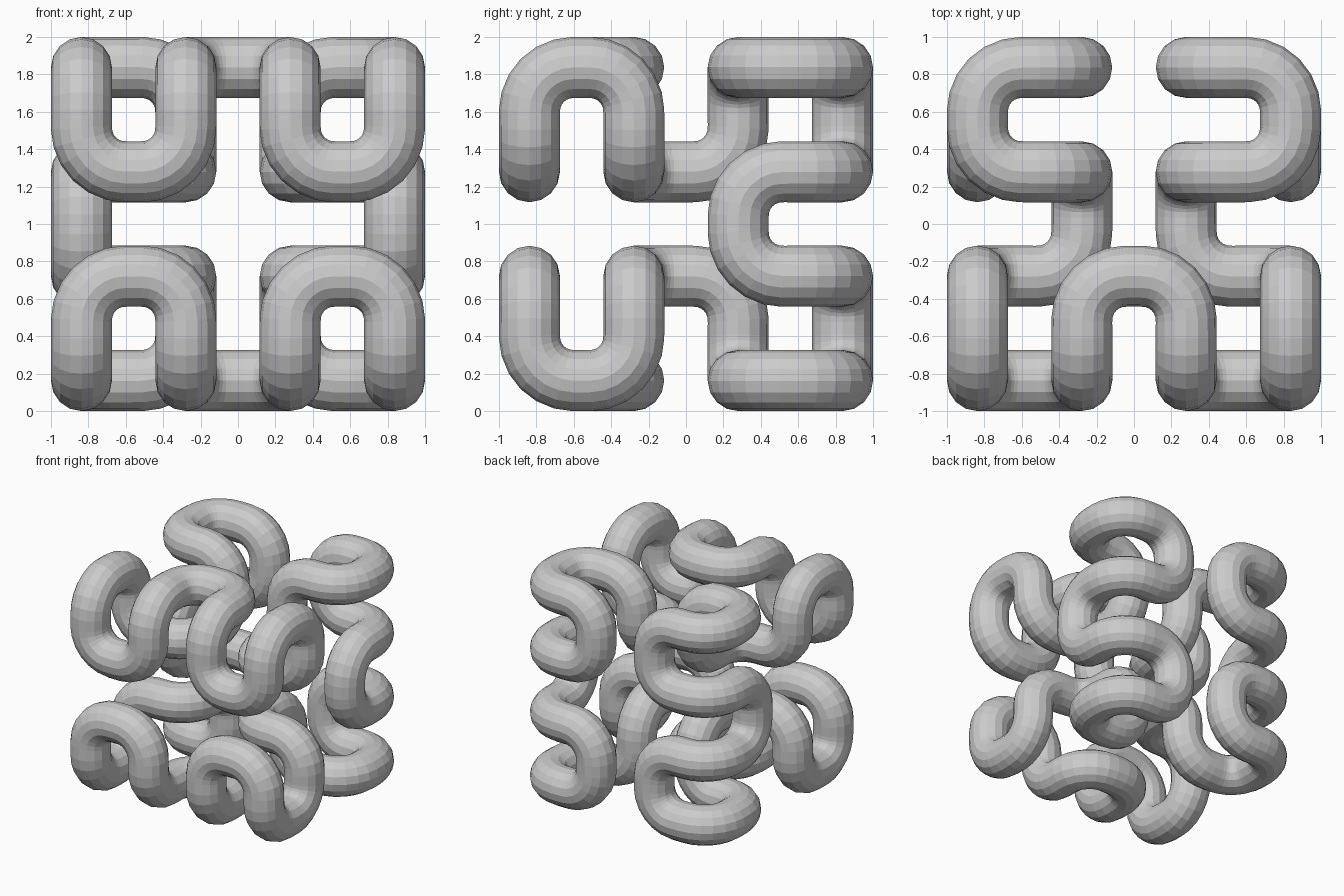
import bpy
import math
from mathutils import Vector

if "Cube" in bpy.data.objects:
    bpy.data.objects.remove(bpy.data.objects["Cube"])

RADIUS = 0.163                  # tube radius
STEP = 2 * (1 - RADIUS) / 3     # spacing of the 4 x 4 x 4 lattice
BEND = 0.235                    # centreline radius of each bend
BEND_STEPS = 6

# Upper right quarter of the closed path, as lattice cells (x, y, z)
quarter = ["213", "203", "202", "302", "303", "313", "312", "212",
           "222", "223", "323", "333", "233", "232", "332", "322"]
cells = [tuple(int(c) for c in q) for q in quarter]

# Mirror down, then mirror across, to close the loop
cells += [(x, y, 3 - z) for x, y, z in reversed(cells)]
cells += [(3 - x, y, z) for x, y, z in reversed(cells)]
corners = [Vector(((x - 1.5) * STEP, (y - 1.5) * STEP, RADIUS + z * STEP))
           for x, y, z in cells]


def rounded(points):
    """Replace each corner of a closed path by a circular bend."""
    out = []
    n = len(points)
    for i, p in enumerate(points):
        a = (points[i - 1] - p).normalized()
        b = (points[(i + 1) % n] - p).normalized()
        if abs(a.dot(b)) > 0.9:
            out.append(p)
            continue
        centre = p + (a + b) * BEND
        for k in range(BEND_STEPS + 1):
            t = math.pi / 2 * k / BEND_STEPS
            out.append(centre - b * BEND * math.cos(t) - a * BEND * math.sin(t))
    return out


# Continuous folded tube
path = rounded(corners)
curve = bpy.data.curves.new("folded_tube", "CURVE")
curve.dimensions = "3D"
curve.bevel_depth = RADIUS
curve.bevel_resolution = 6
spline = curve.splines.new("POLY")
spline.points.add(len(path) - 1)
for point, co in zip(spline.points, path):
    point.co = (*co, 1)
spline.use_cyclic_u = True
spline.use_smooth = False

tube = bpy.data.objects.new("folded_tube", curve)
bpy.context.collection.objects.link(tube)
bpy.context.view_layer.objects.active = tube
tube.select_set(True)
bpy.ops.object.convert(target="MESH")
bpy.ops.object.shade_flat()
